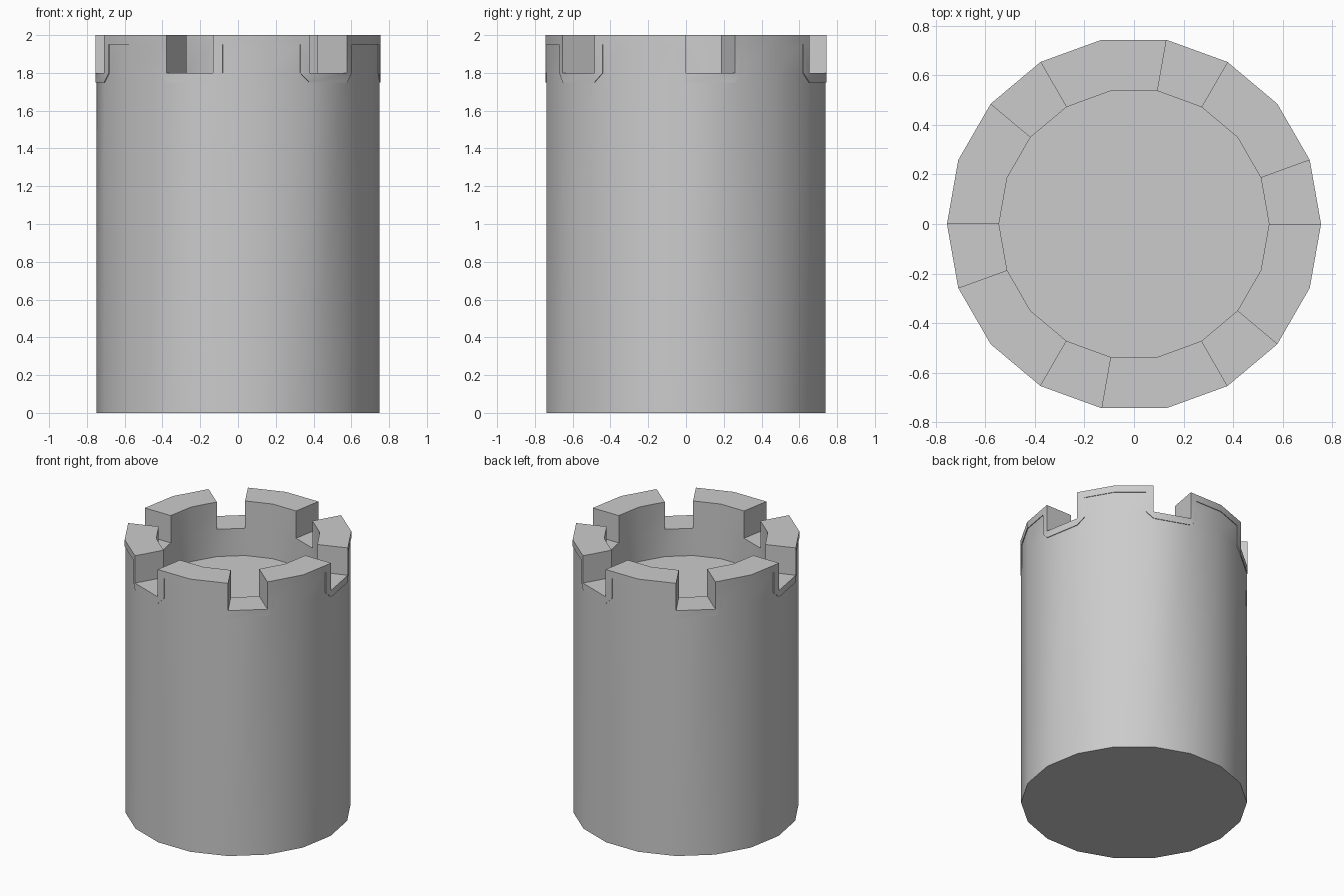
import bpy, bmesh
from math import cos, sin, radians
from mathutils import Vector

if "Cube" in bpy.data.objects:
    bpy.data.objects.remove(bpy.data.objects["Cube"])

SIDES, R, R_IN = 18, 0.75, 0.545
Z_FLOOR, Z_NOTCH, Z_TOP = 1.6, 1.8, 2.0
LIP, LIP_W = 0.005, 0.05


def corner(i, r, z):
    a = radians(20 * i)
    return Vector((r * cos(a), r * sin(a), z))


def finish(bm, name):
    bmesh.ops.recalc_face_normals(bm, faces=bm.faces)
    mesh = bpy.data.meshes.new(name)
    bm.to_mesh(mesh)
    bm.free()
    ob = bpy.data.objects.new(name, mesh)
    bpy.context.collection.objects.link(ob)
    bpy.ops.object.select_all(action='DESELECT')
    ob.select_set(True)
    bpy.context.view_layer.objects.active = ob
    bpy.ops.object.shade_smooth_by_angle(angle=radians(30))


# Tower: outer wall, rim, shallow inner well; every third rim face stays a notch
bm = bmesh.new()
profile = [(R, 0), (R, Z_NOTCH), (R_IN, Z_NOTCH), (R_IN, Z_FLOOR)]
rings = [[bm.verts.new(corner(i, r, z)) for i in range(SIDES)] for r, z in profile]
rim = []
for k in range(3):
    a, b = rings[k], rings[k + 1]
    for i in range(SIDES):
        j = (i + 1) % SIDES
        f = bm.faces.new((a[i], a[j], b[j], b[i]))
        if k == 1 and i % 3:
            rim.append(f)
bm.faces.new(rings[0][::-1])
bm.faces.new(rings[3])

# Battlements raised from the rim
res = bmesh.ops.extrude_face_region(bm, geom=rim)
up = [g for g in res['geom'] if isinstance(g, bmesh.types.BMVert)]
bmesh.ops.translate(bm, verts=up, vec=(0, 0, Z_TOP - Z_NOTCH))
bmesh.ops.delete(bm, geom=[f for f in rim if f.is_valid], context='FACES_ONLY')
finish(bm, "tower")

# Thin raised trim following the battlement outline
bm = bmesh.new()
u = LIP_W / (2 * R * sin(radians(10)))
lo, hi = Z_NOTCH - LIP_W, Z_TOP - LIP_W
side = [[(0, lo), (u, Z_NOTCH), (u, hi), (0, hi)],
        [(0, hi), (u, hi), (u, Z_TOP), (0, Z_TOP)],
        [(u, hi), (1, hi), (1, Z_TOP), (u, Z_TOP)]]
# split at notch height so the trim joins the notch sill
side[0] = [(0, Z_NOTCH), (u, Z_NOTCH), (u, hi), (0, hi)]
side.append([(0, lo), (u, Z_NOTCH), (0, Z_NOTCH)])
sill = [[(0, lo), (1, lo), (1, Z_NOTCH), (0, Z_NOTCH)]]
for i in range(SIDES):
    p, q = corner(i, R, 0), corner(i + 1, R, 0)
    if i % 3 == 2:
        p, q = q, p
    for poly in (side if i % 3 else sill):
        bm.faces.new([bm.verts.new(p.lerp(q, t) + Vector((0, 0, z))) for t, z in poly])
bmesh.ops.remove_doubles(bm, verts=bm.verts, dist=0.0005)
bmesh.ops.recalc_face_normals(bm, faces=bm.faces)
base = bm.faces[:]
res = bmesh.ops.extrude_face_region(bm, geom=base, use_keep_orig=True)
k = (R + LIP) / R
out = [g for g in res['geom'] if isinstance(g, bmesh.types.BMVert)]
bmesh.ops.scale(bm, verts=out, vec=(k, k, 1))
finish(bm, "battlement_trim")
